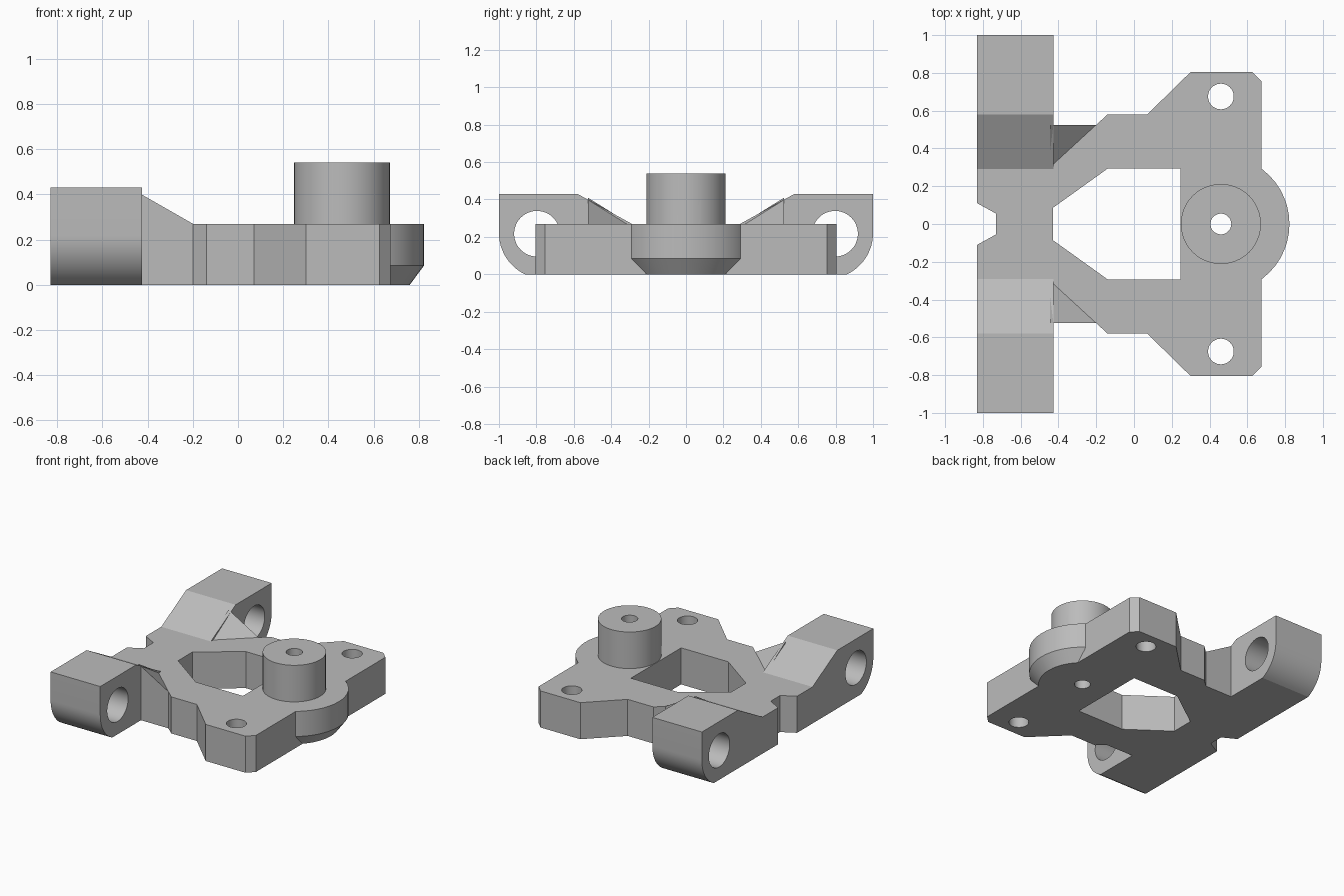
import bpy, bmesh, math
from mathutils import Vector

if "Cube" in bpy.data.objects:
    bpy.data.objects.remove(bpy.data.objects["Cube"], do_unlink=True)

grey = bpy.data.materials.new("plain grey")
grey.use_nodes = True
COLOUR = (0.5, 0.5, 0.5, 1)
grey.diffuse_color = COLOUR
grey.node_tree.nodes["Principled BSDF"].inputs["Base Color"].default_value = COLOUR

PLATE_TOP = 0.27
BAR_BACK, BAR_FRONT = -0.83, -0.425
BOSS_X = 0.46


def finish(name, bm):
    bmesh.ops.recalc_face_normals(bm, faces=bm.faces)
    mesh = bpy.data.meshes.new(name)
    bm.to_mesh(mesh)
    bm.free()
    mesh.materials.append(grey)
    ob = bpy.data.objects.new(name, mesh)
    bpy.context.collection.objects.link(ob)
    return ob


def prism(name, points, low, high, along="z"):
    """Extrude an outline along z (points are x, y) or x (points are y, z)."""
    bm = bmesh.new()
    place = (lambda a, b: (a, b, low)) if along == "z" else (lambda a, b: (low, a, b))
    face = bm.faces.new([bm.verts.new(place(a, b)) for a, b in points])
    new = bmesh.ops.extrude_face_region(bm, geom=[face])["geom"]
    step = Vector((0, 0, high - low)) if along == "z" else Vector((high - low, 0, 0))
    bmesh.ops.translate(bm, vec=step, verts=[v for v in new if isinstance(v, bmesh.types.BMVert)])
    return finish(name, bm)


def circle(u, v, r, n=48):
    return [(u + r * math.cos(math.tau * i / n), v + r * math.sin(math.tau * i / n))
            for i in range(n)]


def mirrored(half):
    """Close an outline that is symmetric about the first (x) axis."""
    return half + [(x, -y) for x, y in reversed(half)]


def combine(target, other, operation):
    mod = target.modifiers.new(operation, "BOOLEAN")
    mod.operation = operation
    mod.solver = "EXACT"
    mod.object = other
    bpy.context.view_layer.objects.active = target
    bpy.ops.object.modifier_apply(modifier=mod.name)
    bpy.data.objects.remove(other, do_unlink=True)


# Flat plate with two wide arms
bracket = prism("bracket_body", mirrored([
    (-0.6, 0.525), (-0.2, 0.525), (-0.14, 0.58), (0.07, 0.58), (0.3, 0.805),
    (0.625, 0.805), (0.675, 0.755)]), 0, PLATE_TOP)

# Rear bar: raised ears with rounded lower corners, sloping to a low middle
arc = [(0.757 + 0.243 * math.cos(a), 0.22 - 0.243 * math.sin(a))
       for a in [math.radians(65 * i / 12) for i in range(13)]]
half = [(0.29, PLATE_TOP), (0.58, 0.43), (1, 0.43)] + arc[:-1] + [(0.86, 0)]
bar = prism("rear_bar", half + [(-y, z) for y, z in reversed(half)],
            BAR_BACK, BAR_FRONT, "x")
combine(bracket, bar, "UNION")

# Sloped gussets between ears and plate
for side in (1, -1):
    bm = bmesh.new()
    x0, y0, y1 = BAR_FRONT - 0.02, 0.525 * side, 0.3 * side
    corners = [(x0, y0, 0.1), (x0, y1, 0.1), (-0.2, y0, 0.1),
               (x0, y0, 0.41), (x0, y1, PLATE_TOP), (-0.2, y0, PLATE_TOP)]
    for c in corners:
        bm.verts.new(c)
    bmesh.ops.convex_hull(bm, input=bm.verts)
    combine(bracket, finish("gusset", bm), "UNION")

# Rounded front lobe with a chamfered underside
bm = bmesh.new()
rings = [[bm.verts.new((x, y, z)) for x, y in circle(BOSS_X, 0, r)]
         for r, z in ((0.3, 0), (0.363, 0.085), (0.363, PLATE_TOP))]
bm.faces.new(rings[0])
bm.faces.new(rings[-1])
for a, b in zip(rings, rings[1:]):
    for i in range(len(a)):
        j = (i + 1) % len(a)
        bm.faces.new((a[i], a[j], b[j], b[i]))
combine(bracket, finish("lobe", bm), "UNION")

# Central opening and rear notch
combine(bracket, prism("opening", mirrored([(-0.43, 0.085), (-0.14, 0.293), (0.245, 0.293)]),
                       -0.1, 0.5), "DIFFERENCE")
combine(bracket, prism("notch", mirrored([(-0.93, 0.165), (-0.73, 0.055)]),
                       -0.1, 0.6), "DIFFERENCE")

# Raised boss
combine(bracket, prism("boss", circle(BOSS_X, 0, 0.212), 0.1, 0.54), "UNION")

# Bored holes: boss, plate mounts and ears
combine(bracket, prism("boss_hole", circle(BOSS_X, 0, 0.055, 32), -0.1, 0.7), "DIFFERENCE")
for side in (1, -1):
    combine(bracket, prism("mount_hole", circle(BOSS_X, 0.675 * side, 0.068, 32),
                           -0.1, 0.5), "DIFFERENCE")
    combine(bracket, prism("ear_hole", circle(0.797 * side, 0.217, 0.122),
                           -1, -0.3, "x"), "DIFFERENCE")

bpy.ops.object.select_all(action="DESELECT")
bracket.select_set(True)
bpy.context.view_layer.objects.active = bracket
bpy.ops.object.shade_smooth_by_angle(angle=math.radians(25))
